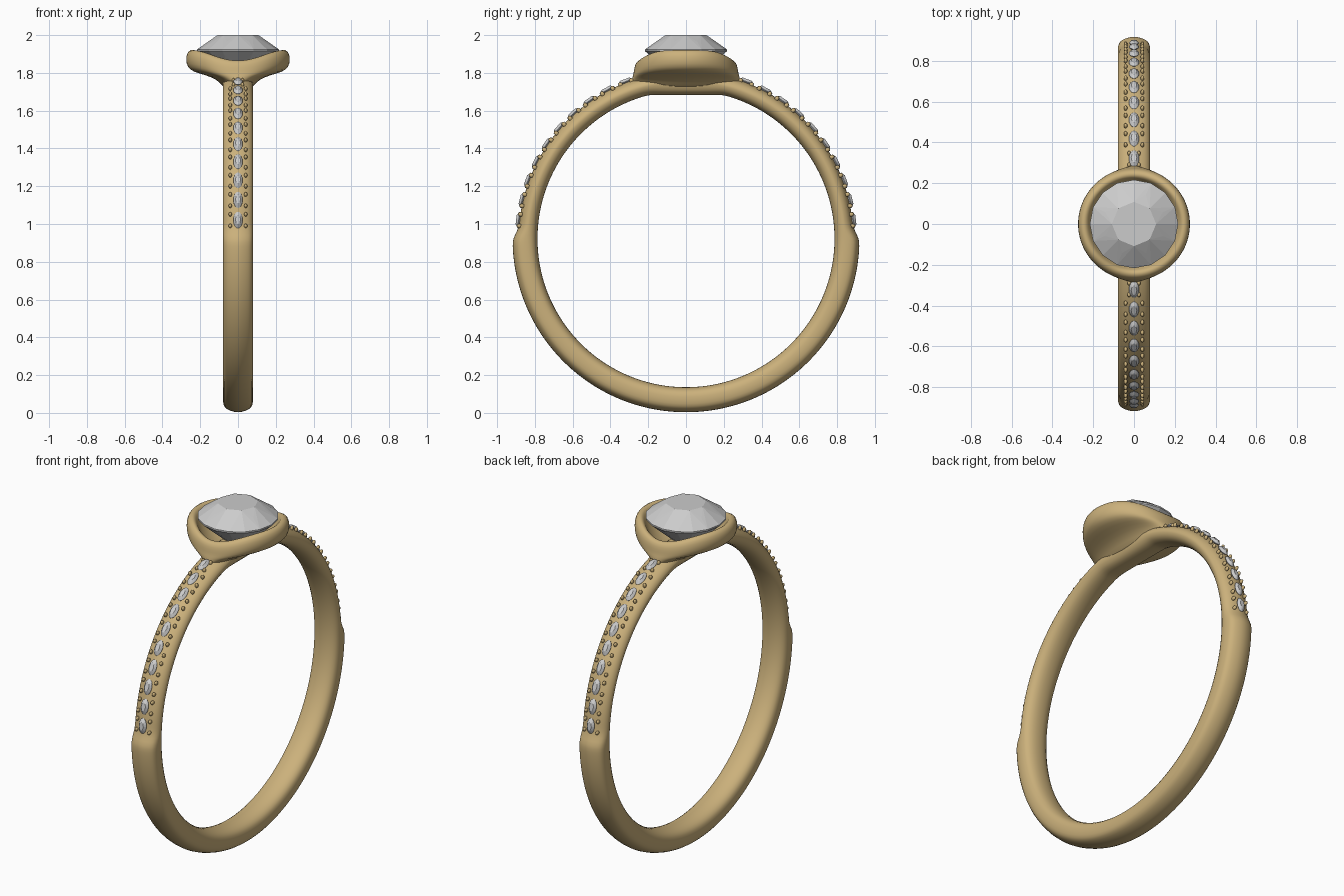
import bpy, bmesh
from math import sin, cos, pi, radians
from mathutils import Matrix, Vector

if "Cube" in bpy.data.objects:
    bpy.data.objects.remove(bpy.data.objects["Cube"])

ZC = 0.922  # centre height of the band
gold = bpy.data.materials.new("gold")
gold.diffuse_color = (0.6, 0.44, 0.2, 1)
gold.use_nodes = True
gold.node_tree.nodes["Principled BSDF"].inputs["Base Color"].default_value = gold.diffuse_color


def add(name, bm, mat=None, smooth=False):
    bmesh.ops.recalc_face_normals(bm, faces=bm.faces)
    me = bpy.data.meshes.new(name)
    bm.to_mesh(me)
    bm.free()
    ob = bpy.data.objects.new(name, me)
    bpy.context.collection.objects.link(ob)
    if mat:
        me.materials.append(mat)
    if smooth:
        me.shade_smooth()
    return ob


def loft(name, rings, close):
    """Skin a list of closed point rings; close joins last to first, else caps."""
    bm = bmesh.new()
    vs = [[bm.verts.new(p) for p in ring] for ring in rings]
    n = len(vs[0])
    for i in range(len(vs) if close else len(vs) - 1):
        a, b = vs[i], vs[(i + 1) % len(vs)]
        for j in range(n):
            bm.faces.new((a[j], a[(j + 1) % n], b[(j + 1) % n], b[j]))
    if not close:
        bm.faces.new(vs[0])
        bm.faces.new(vs[-1])
    return add(name, bm, gold, True)


# Band: ridged outside, rounded inside; the pave half sits lower than the plain half
def section(a):
    y, z = cos(a), sin(a)
    t = min(1, max(0, (z + 0.01) / 0.08))
    ro = 0.922 - 0.032 * t * t * (3 - 2 * t)
    ri = 0.785
    half = [(0, ro), (0.04, ro - 0.01), (0.068, ro - 0.024), (0.079, ro - 0.045),
            (0.081, ri + 0.05), (0.072, ri + 0.022), (0.04, ri + 0.004), (0, ri)]
    pts = half + [(-x, r) for x, r in half[-2:0:-1]]
    out = []
    for x, r in pts:
        pz = ZC + r * z
        if r < 0.82:                       # flattened inside top
            pz = min(pz, 1.682 + (r - ri))
        out.append((x, r * y, pz))
    return out


band = loft("band", [section(2 * pi * i / 144) for i in range(144)], True)
band.modifiers.new("round", "SUBSURF").render_levels = 1
band.modifiers["round"].levels = 1

# Bezel cup: round rim dipping at front and back, flowing down into the band
# rows: x radius, y radius, height at the sides, height at front/back
rows = [(0.03, 0.03, 1.765, 1.765), (0.13, 0.13, 1.775, 1.775),
        (0.195, 0.20, 1.845, 1.80), (0.218, 0.218, 1.895, 1.84),
        (0.230, 0.228, 1.918, 1.862), (0.25, 0.246, 1.924, 1.868),
        (0.270, 0.266, 1.908, 1.855), (0.277, 0.274, 1.87, 1.825),
        (0.268, 0.277, 1.828, 1.80), (0.235, 0.282, 1.805, 1.785),
        (0.17, 0.285, 1.788, 1.768), (0.11, 0.287, 1.764, 1.75),
        (0.082, 0.28, 1.73, 1.735), (0.06, 0.24, 1.715, 1.715)]
rings = []
for rx, ry, zs, ze in rows:
    ring = []
    for j in range(64):
        t = 2 * pi * j / 64
        ring.append((rx * cos(t), ry * sin(t), zs + (ze - zs) * sin(t) ** 4))
    rings.append(ring)
bezel = loft("bezel", rings, False)
bezel.modifiers.new("round", "SUBSURF").render_levels = 1
bezel.modifiers["round"].levels = 1


# Brilliant-cut stone: convex hull of table, crown, girdle, pavilion and culet
def brilliant(name, r, table, crown, depth):
    bm = bmesh.new()

    def circle(n, rad, z, off=0):
        for k in range(n):
            t = 2 * pi * (k + off) / n
            bm.verts.new((rad * cos(t), rad * sin(t), z))
    circle(8, r * table, crown)
    circle(8, r * (0.35 + table * 0.72), crown * 0.55, 0.5)
    circle(16, r, 0.0)
    circle(16, r, -0.04 * r)
    circle(8, r * 0.5, -depth * 0.53)
    bm.verts.new((0, 0, -depth))
    bmesh.ops.convex_hull(bm, input=bm.verts)
    return add(name, bm)


centre = brilliant("centre_stone", 0.217, 0.5, 0.076, 0.20)
centre.location = (0, 0, 1.924)


# Pave stones and bead prongs on both shoulders
def frame(a, side, r, x=0.0):
    radial = Vector((0, side * cos(a), sin(a)))
    tangent = Vector((0, -side * sin(a), cos(a)))
    xa = tangent.cross(radial)
    m = Matrix((xa, tangent, radial)).transposed().to_4x4()
    m.translation = Vector((x, 0, ZC)) + radial * r
    return m


first = brilliant("pave_stone", 1, 0.55, 0.5, 0.9)
bead_bm = bmesh.new()
count = 0
for side in (-1, 1):
    for k in range(10):
        a = radians(6.4 + 6.95 * k)
        stone = first if count == 0 else first.copy()
        if count:
            bpy.context.collection.objects.link(stone)
        count += 1
        stone.name = f"pave_stone_{count}"
        stone.matrix_world = frame(a, side, 0.892) @ Matrix.Diagonal((0.025, 0.044, 0.026, 1))
        last = k == 9
        for sx in (-1, 1):
            for sa in (-1, 1):
                x = sx * (0.024 if last else 0.041)
                m = frame(a + sa * radians(2.0), side, 0.885, x)
                bmesh.ops.create_uvsphere(
                    bead_bm, u_segments=10, v_segments=6, radius=1,
                    matrix=m @ Matrix.Diagonal((0.009, 0.012, 0.014, 1)))
add("bead_prongs", bead_bm, gold, True)
